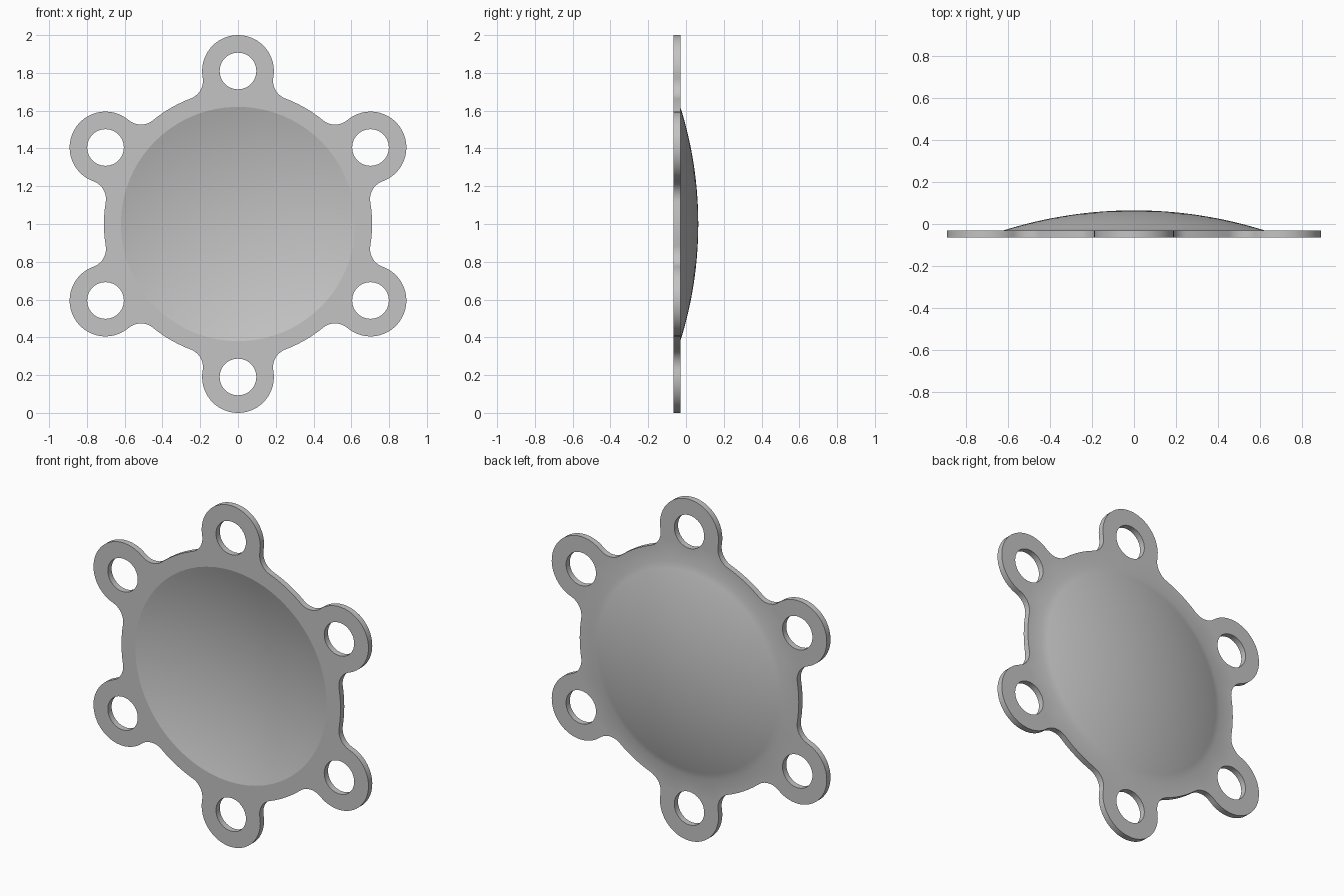
import bpy, bmesh, math

cube = bpy.data.objects.get("Cube")
if cube:
    bpy.data.objects.remove(cube, do_unlink=True)

# Dimensions
FRONT, BACK = -0.065, -0.030       # faces of the flange
DISC_R, RIM_R = 0.71, 0.62         # flange body and dish rim
LUG_D, LUG_R, HOLE_R = 0.81, 0.19, 0.097
FILLET = 0.10
RISE = 0.095                       # depth of the dish
CZ = 1.0                           # height of the centre
SEG, RINGS = 120, 16


def arc(cx, cy, r, a0, a1, n):
    return [(cx + r * math.cos(a0 + (a1 - a0) * i / n),
             cy + r * math.sin(a0 + (a1 - a0) * i / n)) for i in range(n + 1)]


def circle(cx, cy, r, n):
    return arc(cx, cy, r, 0, 2 * math.pi, n)[:-1]


def rotate(points, a):
    c, s = math.cos(a), math.sin(a)
    return [(x * c - y * s, x * s + y * c) for x, y in points]


# One lug, pointing along +x, with fillets tangent to lug and disc
fu = ((DISC_R + FILLET) ** 2 - (LUG_R + FILLET) ** 2 + LUG_D ** 2) / (2 * LUG_D)
fv = math.sqrt((DISC_R + FILLET) ** 2 - fu ** 2)
to_disc = math.atan2(fv, -fu)
to_lug = math.atan2(fv, LUG_D - fu)
lug_end = math.atan2(fv, fu - LUG_D)
disc_start = math.atan2(fv, fu)
segment = arc(fu, -fv, FILLET, to_disc, to_lug, 10)
segment += arc(LUG_D, 0, LUG_R, -lug_end, lug_end, 32)[1:]
segment += arc(fu, fv, FILLET, -to_lug, -to_disc, 10)[1:]
segment += arc(0, 0, DISC_R, disc_start, math.pi / 3 - disc_start, 6)[1:-1]

angles = [math.radians(30 + 60 * k) for k in range(6)]
outline = [p for a in angles for p in rotate(segment, a)]
holes = [circle(LUG_D * math.cos(a), LUG_D * math.sin(a), HOLE_R, 40) for a in angles]
rim = circle(0, 0, RIM_R, SEG)

bm = bmesh.new()


def add_loop(points, y):
    verts = [bm.verts.new((x, y, CZ + z)) for x, z in points]
    edges = [bm.edges.new((verts[i - 1], verts[i])) for i in range(len(verts))]
    return verts, edges


def bridge(a, b):
    for i in range(len(a)):
        bm.faces.new((a[i - 1], a[i], b[i], b[i - 1]))


def flange_face(y):
    """Flat sheet with bolt holes and a round opening for the dish."""
    loops = [add_loop(p, y) for p in [outline, rim] + holes]
    bmesh.ops.triangle_fill(bm, use_beauty=True, edges=[e for l in loops for e in l[1]],
                            normal=(0, -1, 0))
    return loops


def cap(rim_verts, y):
    """Shallow spherical bowl rising backwards from the rim."""
    radius = (RIM_R ** 2 + RISE ** 2) / (2 * RISE)
    half = math.asin(RIM_R / radius)
    previous = rim_verts
    for k in range(RINGS - 1, 0, -1):
        t = half * k / RINGS
        h = y + RISE - radius * (1 - math.cos(t))
        ring = add_loop(circle(0, 0, radius * math.sin(t), SEG), h)[0]
        bridge(previous, ring)
        previous = ring
    apex = bm.verts.new((0, y + RISE, CZ))
    for i in range(SEG):
        bm.faces.new((previous[i - 1], previous[i], apex))


front, back = flange_face(FRONT), flange_face(BACK)
cap(front[1][0], FRONT)
cap(back[1][0], BACK)

# Outer wall and bolt hole walls
for i in [0] + list(range(2, len(front))):
    bridge(front[i][0], back[i][0])

# Smooth shading with crisp plate edges and a crisp front rim
bmesh.ops.recalc_face_normals(bm, faces=bm.faces[:])
for f in bm.faces:
    f.smooth = True
for e in bm.edges:
    if e.calc_face_angle(0) > math.radians(30):
        e.smooth = False
for e in front[1][1]:
    e.smooth = False

mesh = bpy.data.meshes.new("dished_cover")
bm.to_mesh(mesh)
bm.free()
cover = bpy.data.objects.new("dished_cover", mesh)
bpy.context.collection.objects.link(cover)

# Plain grey
grey = bpy.data.materials.new("grey")
grey.use_nodes = True
colour = (0.55, 0.55, 0.55, 1)
grey.diffuse_color = colour
grey.node_tree.nodes["Principled BSDF"].inputs["Base Color"].default_value = colour
mesh.materials.append(grey)
